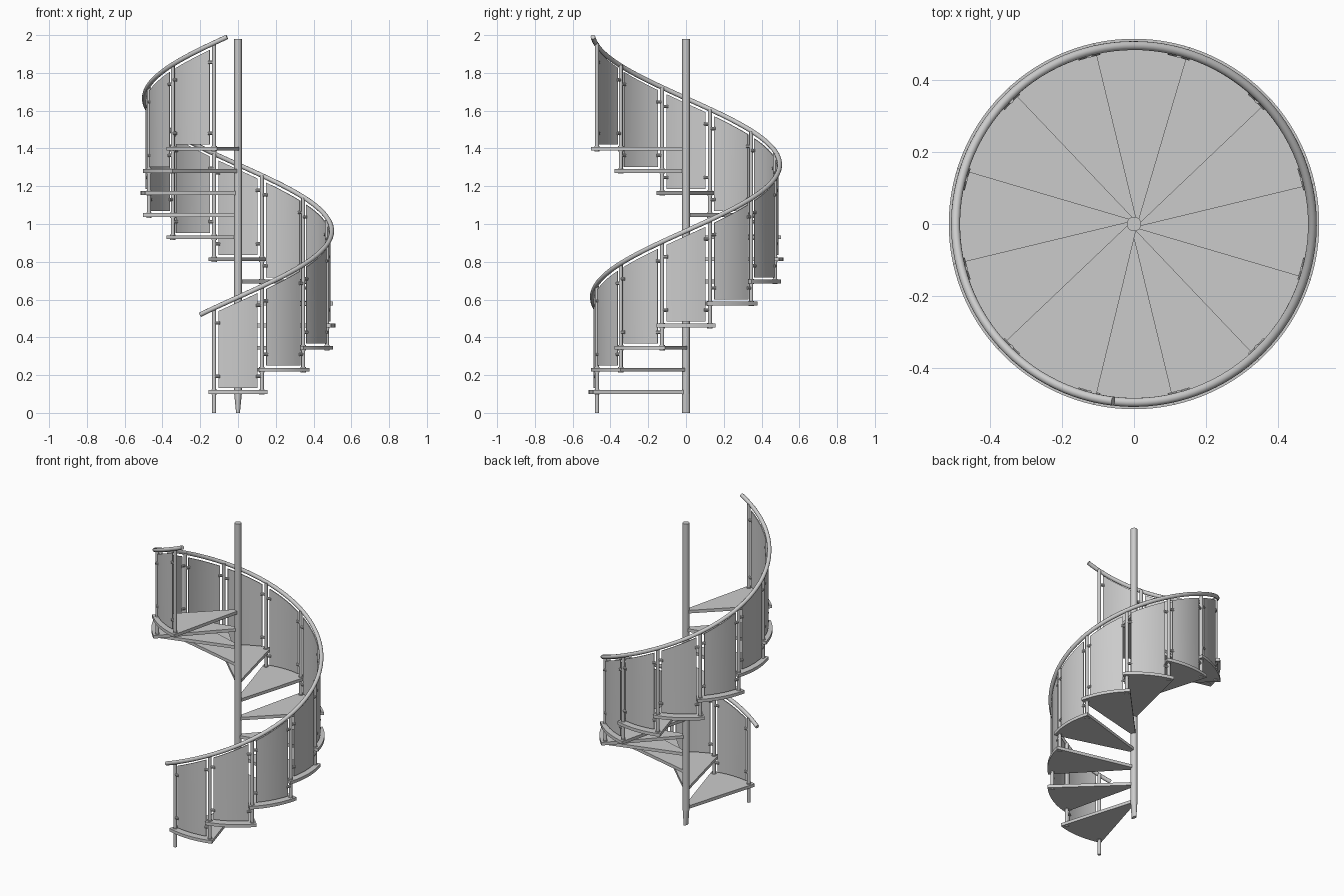
import bpy, bmesh
from math import radians, cos, sin, pi
from mathutils import Vector, Matrix

if "Cube" in bpy.data.objects:
    bpy.data.objects.remove(bpy.data.objects["Cube"])

N = 12                 # treads
RISE = 0.117           # height per step
TREAD_Z = 0.111        # centre of first tread
R_POST, R_RAIL, R_OUT = 0.488, 0.496, 0.515


def polar(r, deg, z):
    a = radians(deg)
    return Vector((r * cos(a), r * sin(a), z))


def rail_z(deg):
    return 0.52 + (deg - 246.3) / 30 * RISE


def finish(name, bm):
    bmesh.ops.recalc_face_normals(bm, faces=bm.faces)
    me = bpy.data.meshes.new(name)
    bm.to_mesh(me)
    bm.free()
    ob = bpy.data.objects.new(name, me)
    bpy.context.collection.objects.link(ob)
    bpy.ops.object.select_all(action='DESELECT')
    ob.select_set(True)
    bpy.context.view_layer.objects.active = ob
    bpy.ops.object.shade_smooth_by_angle(angle=radians(35))
    return ob


def rod(bm, a, b, r, seg=16):
    d = b - a
    m = Matrix.Translation((a + b) / 2) @ d.to_track_quat('Z', 'Y').to_matrix().to_4x4()
    return bmesh.ops.create_cone(bm, cap_ends=True, segments=seg, radius1=r, radius2=r,
                                 depth=d.length, matrix=m)['verts']


# central pole with a foot that narrows in x
bm = bmesh.new()
rod(bm, Vector((0, 0, 0.1)), Vector((0, 0, 1.98)), 0.02, 24)
for v in rod(bm, Vector((0, 0, 0)), Vector((0, 0, 0.1)), 0.02, 24):
    if v.co.z < 0.05:
        v.co.x *= 0.5
finish("central_pole", bm)

# wedge treads, each overlapping its neighbours
for i in range(N):
    bm = bmesh.new()
    c, z = 270 + 30 * i, TREAD_Z + RISE * i
    pts = [polar(0.01, c + 90, z), polar(0.01, c - 90, z)]
    pts += [polar(R_OUT, c - 17.5 + 35 * j / 12, z) for j in range(13)]
    lo = [bm.verts.new(p - Vector((0, 0, 0.01))) for p in pts]
    hi = [bm.verts.new(p + Vector((0, 0, 0.01))) for p in pts]
    bm.faces.new(lo[::-1])
    bm.faces.new(hi)
    n = len(pts)
    for j in range(n):
        k = (j + 1) % n
        bm.faces.new((lo[j], lo[k], hi[k], hi[j]))
    finish(f"tread_{i + 1}", bm)

# curved panels with sloping tops, plus their clamps
for i in range(N):
    c, z0 = 270 + 30 * i, TREAD_Z + RISE * i + 0.022
    bm = bmesh.new()
    rings = []
    for j in range(9):
        a = c - 12.2 + 24.4 * j / 8
        zt = rail_z(a) - 0.026
        rings.append([bm.verts.new(polar(R_POST + dr, a, z))
                      for dr, z in ((-0.003, z0), (0.003, z0), (0.003, zt), (-0.003, zt))])
    for p, q in zip(rings, rings[1:]):
        for j in range(4):
            k = (j + 1) % 4
            bm.faces.new((p[j], p[k], q[k], q[j]))
    bm.faces.new(rings[0])
    bm.faces.new(rings[-1][::-1])
    finish(f"panel_{i + 1}", bm)

    bm = bmesh.new()
    for s in (-1, 1):
        for z in (z0 + 0.06, rail_z(c + 12 * s) - 0.09):
            rod(bm, polar(R_POST, c + 15 * s, z), polar(R_POST, c + 11.3 * s, z), 0.009, 10)
    finish(f"panel_clamps_{i + 1}", bm)

# posts, each tying two treads to the rail
for k in range(N + 1):
    a = 255 + 30 * k
    bm = bmesh.new()
    z0 = 0 if k == 0 else TREAD_Z + RISE * (k - 1) - 0.014
    rod(bm, polar(R_POST, a, z0), polar(R_POST, a, rail_z(a)), 0.0105)
    # collars where the post meets a tread
    for t in (k - 1, k):
        if 0 <= t < N:
            z = TREAD_Z + RISE * t
            rod(bm, polar(R_POST, a, z - 0.014), polar(R_POST, a, z + 0.014), 0.014)
    finish(f"post_{k + 1}", bm)

# helical handrail
cu = bpy.data.curves.new("handrail", 'CURVE')
cu.dimensions = '3D'
cu.bevel_depth = 0.0125
cu.bevel_resolution = 4
cu.use_fill_caps = True
sp = cu.splines.new('POLY')
M = 120
sp.points.add(M)
for j, p in enumerate(sp.points):
    a = 246.3 + (623.3 - 246.3) * j / M
    p.co = (*polar(R_RAIL, a, rail_z(a)), 1)
sp.use_smooth = True
rail = bpy.data.objects.new("handrail", cu)
bpy.context.collection.objects.link(rail)
